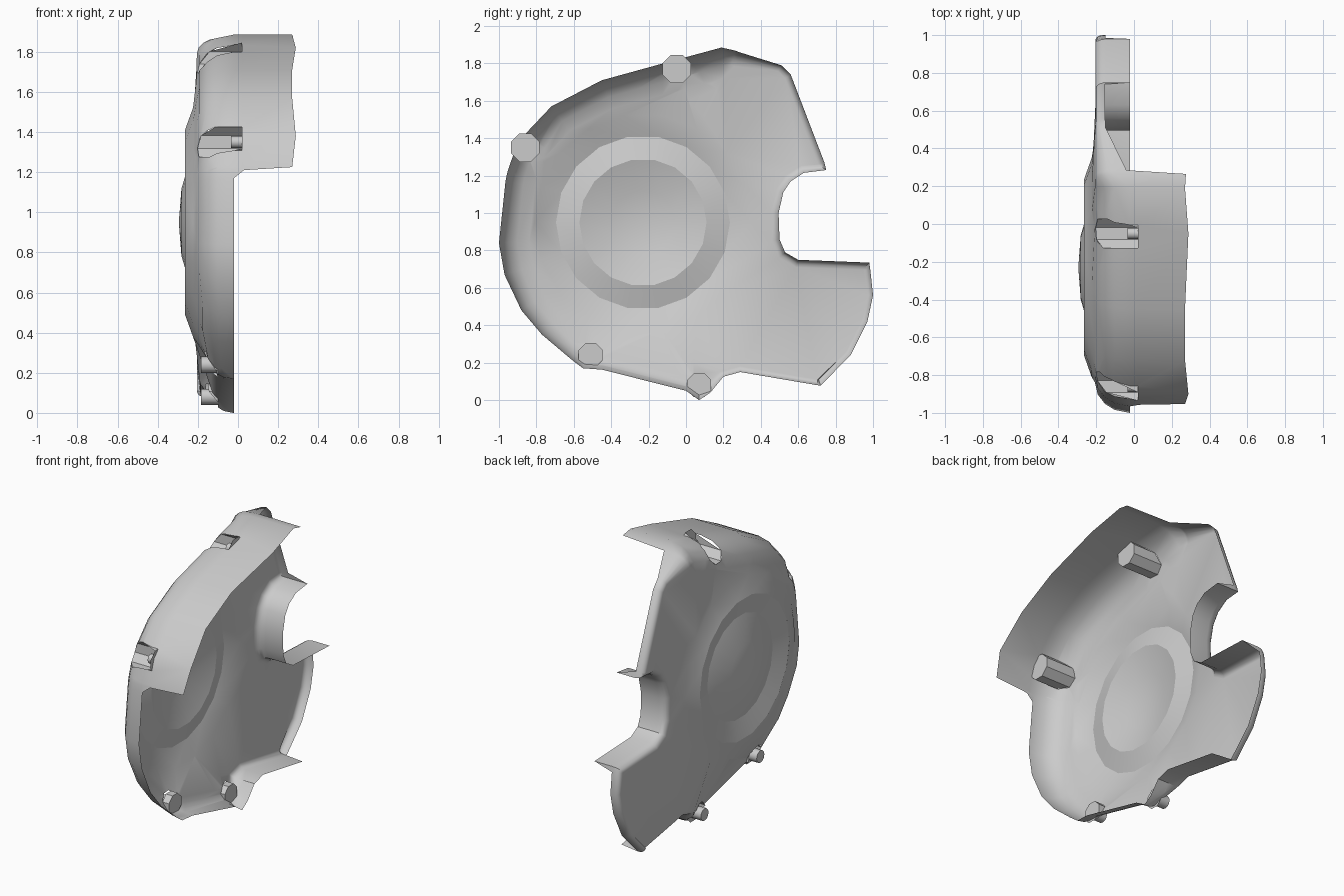
import bpy, bmesh
from math import sin, cos, pi, radians, sqrt
from mathutils import Vector as V
from mathutils.geometry import delaunay_2d_cdt, intersect_point_line

if "Cube" in bpy.data.objects:
    bpy.data.objects.remove(bpy.data.objects["Cube"])

CENTRE = V((-0.23, 0.95))

# Outline seen from +x, counter-clockwise, by part: (edge radius, face x, [(y, z, rim x)])
SECTIONS = [
    (.035, -.205, [(.75, 1.23, -.02), (.74, 1.27, -.16), (.56, 1.74, -.16), (.51, 1.79, -.15)]),
    (.08, -.205, [(.285, 1.86, -.04), (.265, 1.868, .275)]),
    (.16, -.207, [(.19, 1.885, .27), (-.05, 1.82, .288), (-.45, 1.71, .27), (-.72, 1.57, .27),
                  (-.90, 1.38, .288), (-.953, 1.225, .27), (-.957, 1.21, .03),
                  (-.965, 1.17, -.02), (-1.0, .84, -.02), (-.97, .67, -.02)]),
    (.14, -.19, [(-.88, .48, -.02), (-.77, .35, -.02)]),
    (.11, -.16, [(-.61, .215, -.02)]),
    (.08, -.135, [(-.55, .17, -.02), (-.45, .163, -.02), (0, .05, -.02), (.07, 0, -.02)]),
    (.05, -.135, [(.13, .04, -.02)]),
    (.03, -.19, [(.2, .125, -.02), (.29, .15, -.02), (.70, .08, -.02)]),
    (.03, -.205, [(.72, .078, -.15),
                  (.88, .24, -.15), (.97, .42, -.15), (1, .56, -.15), (.985, .70, -.15)]),
    (.04, -.205, [(.98, .735, -.02), (.6, .75, -.02), (.53, .79, -.02), (.5, .86, -.02),
                  (.495, 1.0, -.02), (.52, 1.11, -.02), (.56, 1.17, -.02), (.63, 1.215, -.02)]),
]
OUT = [(V((y, z)), r, x0, rim) for r, x0, pts in SECTIONS for y, z, rim in pts]
N = len(OUT)


def edge_x(r, x0, s):
    """x on the rounded edge; s runs from 0 at the face to 1 at the wall."""
    return x0 + min(1.4 * r, -.023 - x0) * (1 - sqrt(max(0, 1 - s * s)))


def inward(i):
    """Mitred inward direction at an outline corner."""
    p = OUT[i][0]
    a = (p - OUT[i - 1][0]).normalized()
    b = (OUT[(i + 1) % N][0] - p).normalized()
    na, nb = V((-a.y, a.x)), V((-b.y, b.x))
    n = (na + nb).normalized()
    return n / max(.7, n.dot(na))


def depth(p):
    """Signed distance of a point inside the outline."""
    best = None
    for i in range(N):
        a, b = OUT[i][0], OUT[(i + 1) % N][0]
        q, t = intersect_point_line(p, a, b)
        t = min(1, max(0, t))
        dist = (p - a.lerp(b, t)).length
        if best is None or dist < abs(best):
            e = b - a
            best = dist if e.x * (p.y - a.y) - e.y * (p.x - a.x) > 0 else -dist
    return best


def octagon(c, r):
    return [c + r * V((cos(pi / 4 * (k + .5)), sin(pi / 4 * (k + .5)))) for k in range(8)]


def finish(bm, name, angle=32):
    bmesh.ops.recalc_face_normals(bm, faces=bm.faces)
    me = bpy.data.meshes.new(name)
    bm.to_mesh(me)
    bm.free()
    ob = bpy.data.objects.new(name, me)
    bpy.context.collection.objects.link(ob)
    bpy.ops.object.select_all(action='DESELECT')
    ob.select_set(True)
    bpy.context.view_layer.objects.active = ob
    bpy.ops.object.shade_smooth_by_angle(angle=radians(angle), keep_sharp_edges=True)


# Cover face: domed centre, ring and flat plate, triangulated inside the outline
bm = bmesh.new()
pts = [p + inward(i) * r for i, (p, r, _, _) in enumerate(OUT)]
xs = [o[2] for o in OUT]
edges = [(i, (i + 1) % N) for i in range(N)]
S = 18
for r, x in [(.17, -.282), (.34, -.232), (.465, -.265), (.58, -.224)]:
    base = len(pts)
    for k in range(S):
        pts.append(CENTRE + r * V((cos(2 * pi * k / S), sin(2 * pi * k / S))))
        xs.append(x)
        edges.append((base + k, base + (k + 1) % S))
pts.append(CENTRE)
xs.append(-.295)
cv, _, cf, ov, _, _ = delaunay_2d_cdt(pts, edges, [], 1, 1e-5)
verts = [bm.verts.new((xs[o[0]] if o else -.205, v.x, v.y)) for v, o in zip(cv, ov)]
for f in cf:
    bm.faces.new([verts[i] for i in f])

# Crisp creases on both edges of the ring
for e in bm.edges:
    d = [(V(v.co.yz) - CENTRE).length for v in e.verts]
    if any(max(abs(k - r) for k in d) < .002 for r in (.34, .465)):
        e.smooth = False

# Rounded edge, side wall and upper flange
rows = []
for s in (0, .4, .7, .9, 1, None):
    row = []
    for i, (p, r, x0, rim) in enumerate(OUT):
        if s is None:
            q, x = p, max(rim, edge_x(r, x0, 1) + .003)
        else:
            q, x = p + inward(i) * r * (1 - s), edge_x(r, x0, s)
        row.append(bm.verts.new((x, q.x, q.y)))
    rows.append(row)
for lo, hi in zip(rows, rows[1:]):
    for i in range(N):
        j = (i + 1) % N
        bm.faces.new((lo[i], lo[j], hi[j], hi[i]))
bmesh.ops.remove_doubles(bm, verts=bm.verts, dist=1e-4)

# Screw pockets: name, centre, radius, edge radius, face x, floor x, screw radius, screw head x
POCKETS = [("upper", V((-.05, 1.77)), .082, .16, -.207, .02, .03, -.035),
           ("side", V((-.86, 1.35)), .082, .16, -.207, .02, .03, -.035),
           ("lower", V((-.51, .24)), .07, .08, -.15, -.10, .04, -.185),
           ("bottom", V((.07, .08)), .07, .08, -.15, -.10, .04, -.185)]

# Cut the pocket mouths out of the cover
for _, c, r, _, _, floor, _, _ in POCKETS:
    ring = octagon(c, r)
    inside = []
    for f in bm.faces:
        ys, zs = [v.co.y for v in f.verts], [v.co.z for v in f.verts]
        if min(ys) < c.x + r and max(ys) > c.x - r and min(zs) < c.y + r and max(zs) > c.y - r:
            inside.append(f)
    planes = [(V((floor, 0, 0)), V((1, 0, 0)))]
    for a, b in zip(ring, ring[1:] + ring[:1]):
        m = (a + b) / 2
        planes.append((V((0, m.x, m.y)), V((0, m.x - c.x, m.y - c.y)).normalized()))
    for co, no in planes:
        geom = set(inside)
        for f in inside:
            geom.update(f.edges)
            geom.update(f.verts)
        res = bmesh.ops.bisect_plane(bm, geom=list(geom), plane_co=co, plane_no=no, dist=1e-5)
        inside = [f for f in res['geom'] if isinstance(f, bmesh.types.BMFace)
                  and (f.calc_center_median() - co).dot(no) < 0]
    bmesh.ops.delete(bm, geom=inside, context='FACES')
finish(bm, "cover_shell")

# Pocket walls, floors and screws
for name, c, r, er, x0, floor, sr, head in POCKETS:
    bm = bmesh.new()
    ring = octagon(c, r)
    mouth = []
    for p in ring:
        d = depth(p)
        x = floor if d <= 0 else min(floor, edge_x(er, x0, 1 - min(1, d / er)))
        mouth.append(bm.verts.new((x, p.x, p.y)))
    base = [bm.verts.new((floor, p.x, p.y)) for p in ring]
    bm.faces.new(base)
    for k in range(8):
        j = (k + 1) % 8
        bm.faces.new((mouth[k], mouth[j], base[j], base[k]))
    bmesh.ops.remove_doubles(bm, verts=bm.verts, dist=1e-4)
    finish(bm, name + "_screw_pocket")

    bm = bmesh.new()
    bmesh.ops.create_cone(bm, cap_ends=True, segments=12, radius1=sr, radius2=sr, depth=floor - head)
    for v in bm.verts:
        v.co = V(((floor + head) / 2 + v.co.z, c.x + v.co.x, c.y + v.co.y))
    finish(bm, name + "_screw")
